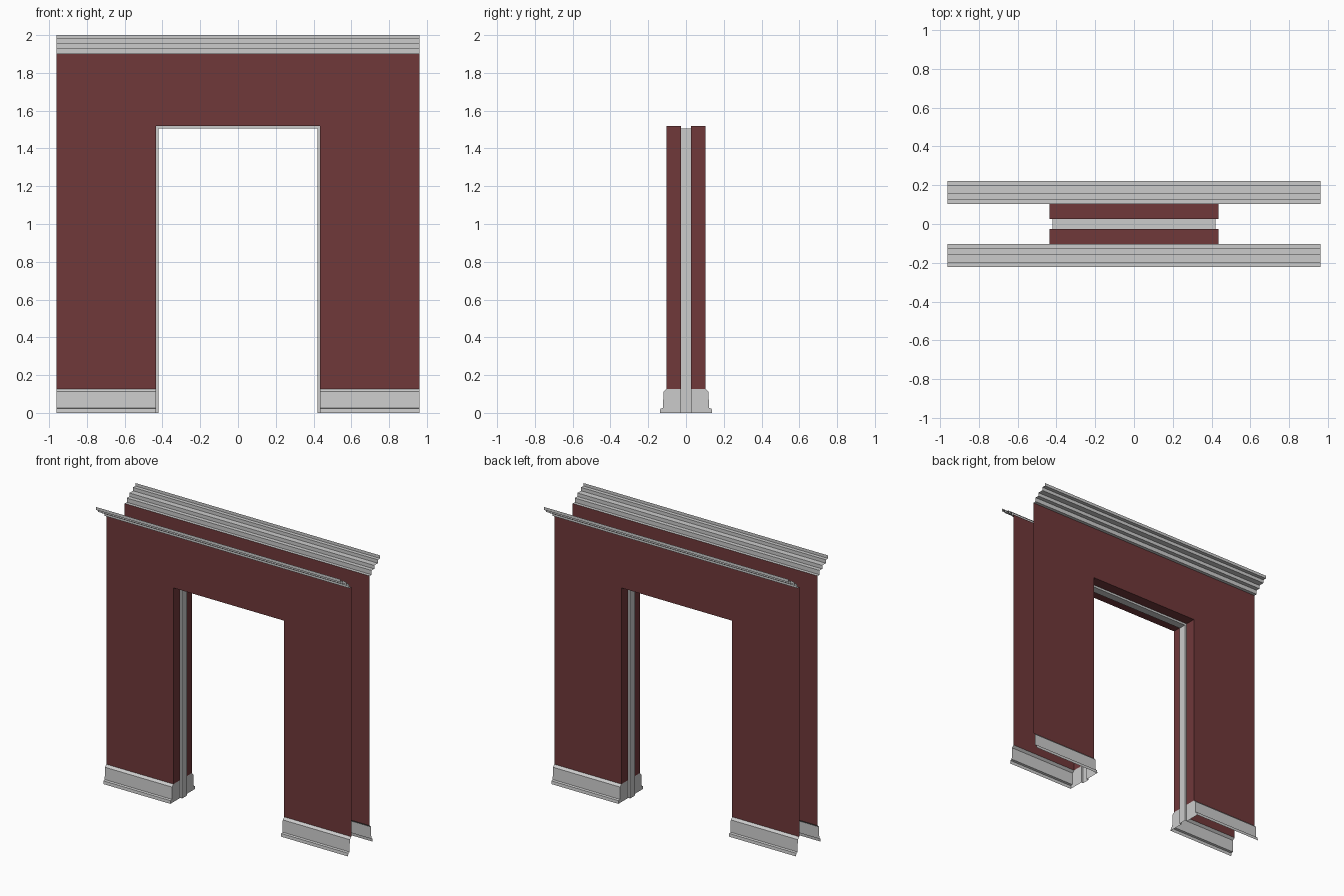
import bpy, bmesh

if "Cube" in bpy.data.objects:
    bpy.data.objects.remove(bpy.data.objects["Cube"])

red = bpy.data.materials.new("dark_red_paint")
red.diffuse_color = (0.16, 0.04, 0.042, 1)
red.use_nodes = True
red.node_tree.nodes["Principled BSDF"].inputs["Base Color"].default_value = red.diffuse_color

HALF, OPEN, HEAD = 0.962, 0.435, 1.52      # wall half width, opening half width, opening height
FACE, STOP, BASE, TOP = 0.103, 0.027, 0.127, 1.90


def loft(name, rows, mirror=(False, False), caps=(), mat=None):
    """Open sheet through matching rows of points, optionally mirrored in x / y."""
    bm = bmesh.new()
    vr = [[bm.verts.new(p) for p in row] for row in rows]
    for a, b in zip(vr, vr[1:]):
        for j in range(len(a) - 1):
            bm.faces.new((a[j], b[j], b[j + 1], a[j + 1]))
    for cap in caps:
        bm.faces.new([bm.verts.new(p) for p in cap])
    bmesh.ops.remove_doubles(bm, verts=bm.verts, dist=1e-4)
    me = bpy.data.meshes.new(name)
    bm.to_mesh(me)
    bm.free()
    ob = bpy.data.objects.new(name, me)
    bpy.context.collection.objects.link(ob)
    if mat:
        me.materials.append(mat)
    if any(mirror):
        m = ob.modifiers.new("mirror", 'MIRROR')
        m.use_axis = (*mirror, False)
    return ob


def arch(profile, foot):
    """Sweep (half width, height, y) points round the doorway, right foot to left foot."""
    return [[(s * w, y, h if up else foot) for w, h, y in profile]
            for s, up in ((1, 0), (1, 1), (-1, 1), (-1, 0))]


# wall skins with their reveals turned into the doorway
loft("wall_panel", arch([(HALF, TOP, -FACE), (OPEN, HEAD, -FACE), (OPEN, HEAD, -STOP)], BASE),
     mirror=(False, True), mat=red)

# raised door stop round the middle of the opening
D = 0.015
loft("door_stop", arch([(OPEN, HEAD, -STOP), (OPEN - D, HEAD - D, -STOP),
                        (OPEN - D, HEAD - D, STOP), (OPEN, HEAD, STOP)], 0))

# skirting boards with flat ends at the opening
skirt = [(-0.138, 0), (-0.136, 0.022), (-0.122, 0.026), (-0.119, 0.112), (-FACE, BASE)]
end = [(OPEN, y, z) for y, z in skirt + [(-STOP, BASE), (-STOP, 0)]]
loft("skirting_board", [[(x, y, z) for y, z in skirt] for x in (OPEN, HALF)],
     mirror=(True, True), caps=[end])

# stepped cornice strips
steps = [(0.126, TOP), (0.155, 1.93), (0.196, 1.955), (0.222, 1.979)]
tops = [z for _, z in steps[1:]] + [2.0]
cornice = [(-FACE, TOP)]
for (y, z), z2 in zip(steps, tops):
    cornice += [(-y, z), (-y, z2)]
loft("cornice", [[(x, y, z) for y, z in cornice] for x in (-HALF, HALF)],
     mirror=(False, True))
